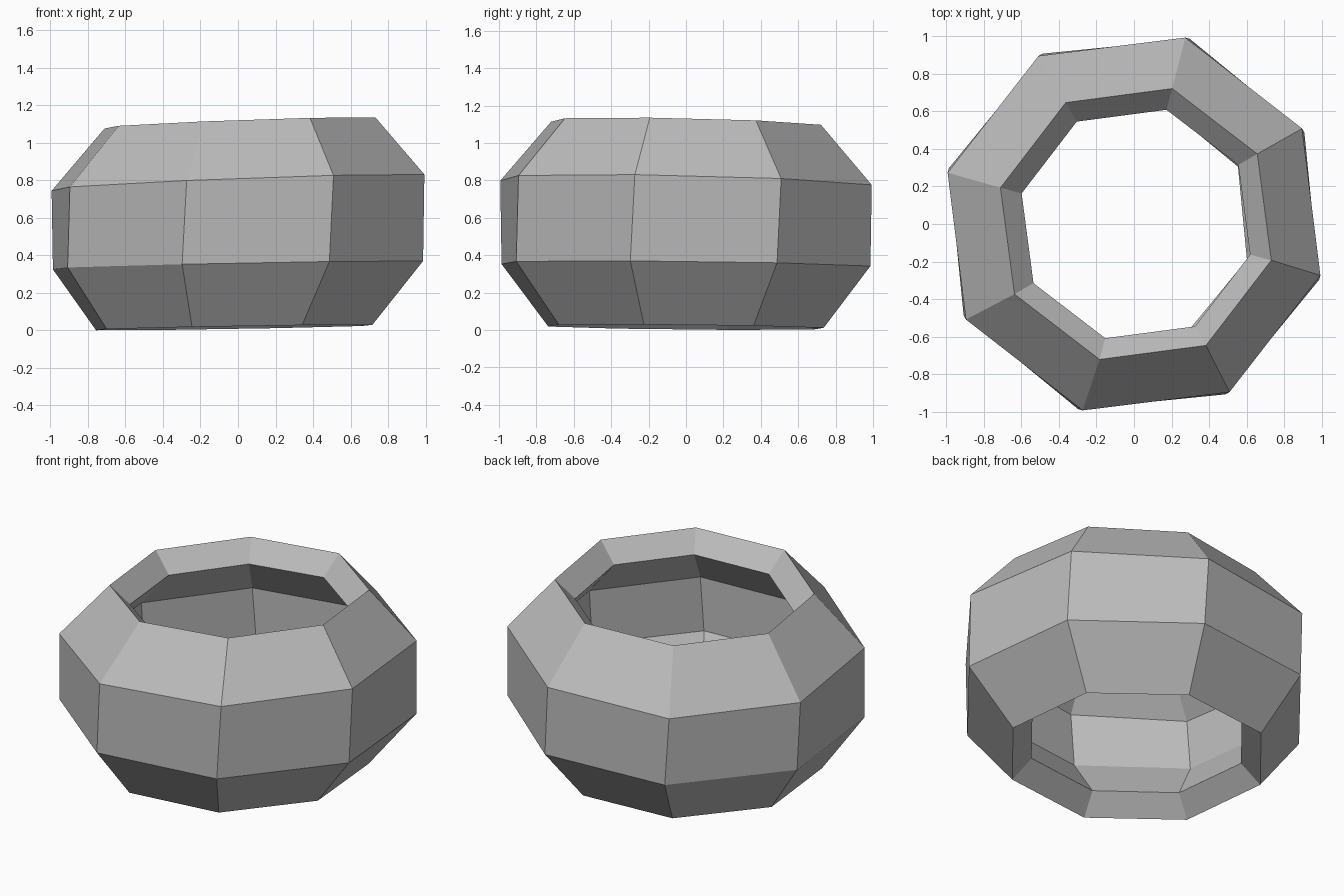
import bpy
import bmesh
from math import sin, cos, radians

cube = bpy.data.objects.get("Cube")
if cube:
    bpy.data.objects.remove(cube, do_unlink=True)

SIDES = 8
HIGH_SIDE = radians(-30)  # direction in which the ring rises

# One plain grey for the whole shell
grey = bpy.data.materials.new("plain grey")
grey.use_nodes = True
COLOUR = (0.5, 0.5, 0.5, 1)
grey.diffuse_color = COLOUR
grey.node_tree.nodes["Principled BSDF"].inputs["Base Color"].default_value = COLOUR

# Closed wall section: radius, height, tilt, twist in degrees, centre x
section = [
    (0.77, 0.015, 0.015, 28, -0.02),
    (1.03, 0.347, 0.023, 28.2, 0),
    (1.03, 0.787, 0.045, 29.6, 0),
    (0.747, 1.105, 0.031, 30, 0.01),
    (0.63, 0.987, 0.031, 30, 0.01),
    (0.87, 0.73, 0.04, 29.6, 0),
    (0.87, 0.405, 0.023, 28.2, 0),
    (0.65, 0.13, 0.015, 28, -0.02),
]


def add_ring(bm, radius, height, tilt, twist, shift):
    verts = []
    for i in range(SIDES):
        a = radians(twist + i * 360 / SIDES)
        z = height + tilt * cos(a - HIGH_SIDE)
        verts.append(bm.verts.new((shift + radius * cos(a), radius * sin(a), z)))
    return verts


# Thick open shell: rings bridged around the section
bm = bmesh.new()
rings = [add_ring(bm, *row) for row in section]
for lower, upper in zip(rings, rings[1:] + rings[:1]):
    for i in range(SIDES):
        j = (i + 1) % SIDES
        bm.faces.new((lower[i], lower[j], upper[j], upper[i]))
bmesh.ops.recalc_face_normals(bm, faces=bm.faces)

mesh = bpy.data.meshes.new("octagonal_shell")
bm.to_mesh(mesh)
bm.free()
mesh.materials.append(grey)
shell = bpy.data.objects.new("octagonal_shell", mesh)
bpy.context.collection.objects.link(shell)

# Rims blend softly, wall panels stay crisp
bpy.ops.object.select_all(action="DESELECT")
shell.select_set(True)
bpy.context.view_layer.objects.active = shell
bpy.ops.object.shade_smooth_by_angle(angle=radians(30.5))
